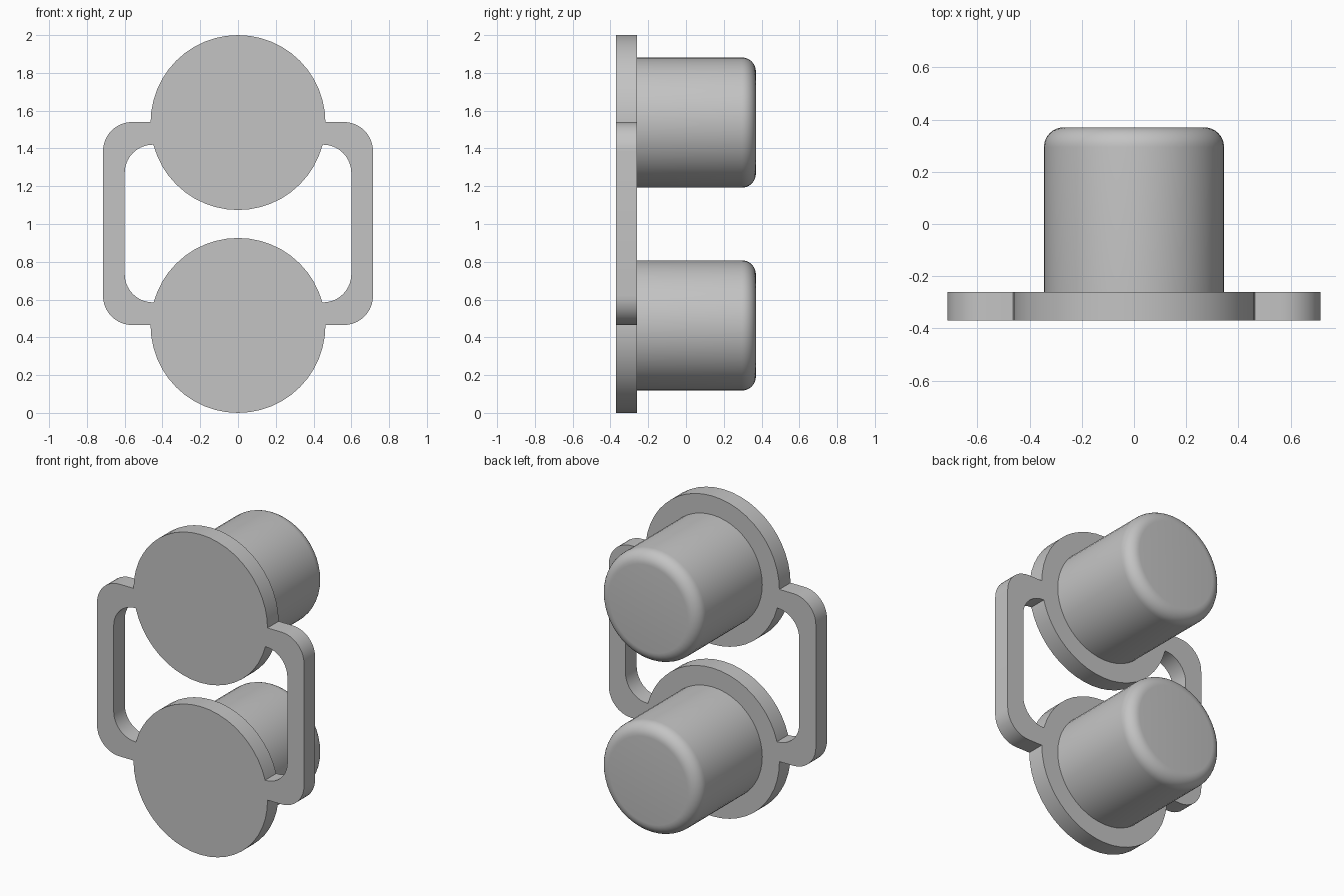
import bpy, bmesh
from math import sin, cos, pi
from mathutils import Vector

if "Cube" in bpy.data.objects:
    bpy.data.objects.remove(bpy.data.objects["Cube"], do_unlink=True)

FRONT, BACK, TIP = -0.37, -0.26, 0.37      # depth of plate faces and plug tips
DISC_R, PLUG_R, ROUND = 0.463, 0.345, 0.075
LOW_Z, HIGH_Z = 0.463, 1.537

grey = bpy.data.materials.new("plain grey")
grey.use_nodes = True
colour = (0.55, 0.55, 0.55, 1)
grey.diffuse_color = colour
grey.node_tree.nodes["Principled BSDF"].inputs["Base Color"].default_value = colour


def finish(name, bm, z=0):
    bmesh.ops.remove_doubles(bm, verts=bm.verts, dist=1e-5)
    bmesh.ops.recalc_face_normals(bm, faces=bm.faces)
    mesh = bpy.data.meshes.new(name)
    bm.to_mesh(mesh)
    bm.free()
    mesh.materials.append(grey)
    obj = bpy.data.objects.new(name, mesh)
    obj.location.z = z
    bpy.context.collection.objects.link(obj)
    bpy.ops.object.select_all(action='DESELECT')
    obj.select_set(True)
    bpy.context.view_layer.objects.active = obj
    bpy.ops.object.shade_smooth_by_angle(angle=pi / 6)
    return obj


def arc(cx, cz, r, start, end, steps=10):
    angles = [start + (end - start) * i / steps for i in range(steps + 1)]
    return [(cx + r * cos(a), cz + r * sin(a)) for a in angles]


def lathe(name, profile, z, steps=48):
    """Revolve (radius, depth) points about the front-to-back axis."""
    bm = bmesh.new()
    verts = [bm.verts.new((r, y, 0)) for r, y in profile]
    edges = [bm.edges.new(pair) for pair in zip(verts, verts[1:])]
    bmesh.ops.spin(bm, geom=verts + edges, cent=(0, 0, 0), axis=(0, 1, 0),
                   angle=2 * pi, steps=steps)
    return finish(name, bm, z)


def strap(name, side):
    """Rounded C-shaped bar whose ends meet both discs."""
    outer = arc(0.56, 1.385, 0.155, pi / 2, 0) + arc(0.56, 0.62, 0.155, 0, -pi / 2)
    inner = arc(0.45, 0.735, 0.15, -pi / 2, 0) + arc(0.45, 1.27, 0.15, 0, pi / 2)
    outline = [(0.455, 1.54)] + outer + [(0.455, 0.465), (0.444, 0.585)]
    outline += inner + [(0.444, 1.42)]
    bm = bmesh.new()
    face = bm.faces.new([bm.verts.new((side * x, FRONT, z)) for x, z in outline])
    new = bmesh.ops.extrude_face_region(bm, geom=[face])["geom"]
    bmesh.ops.translate(bm, vec=Vector((0, BACK - FRONT, 0)),
                        verts=[v for v in new if isinstance(v, bmesh.types.BMVert)])
    return finish(name, bm)


# Discs with a round-nosed plug behind each
for label, z in (("lower", LOW_Z), ("upper", HIGH_Z)):
    nose = arc(PLUG_R - ROUND, TIP - ROUND, ROUND, 0, pi / 2, 8)
    lathe(label + "_disc_and_plug",
          [(0, FRONT), (DISC_R, FRONT), (DISC_R, BACK), (PLUG_R, BACK)] + nose + [(0, TIP)], z)

# Side straps joining the discs
strap("left_strap", 1)
strap("right_strap", -1)
